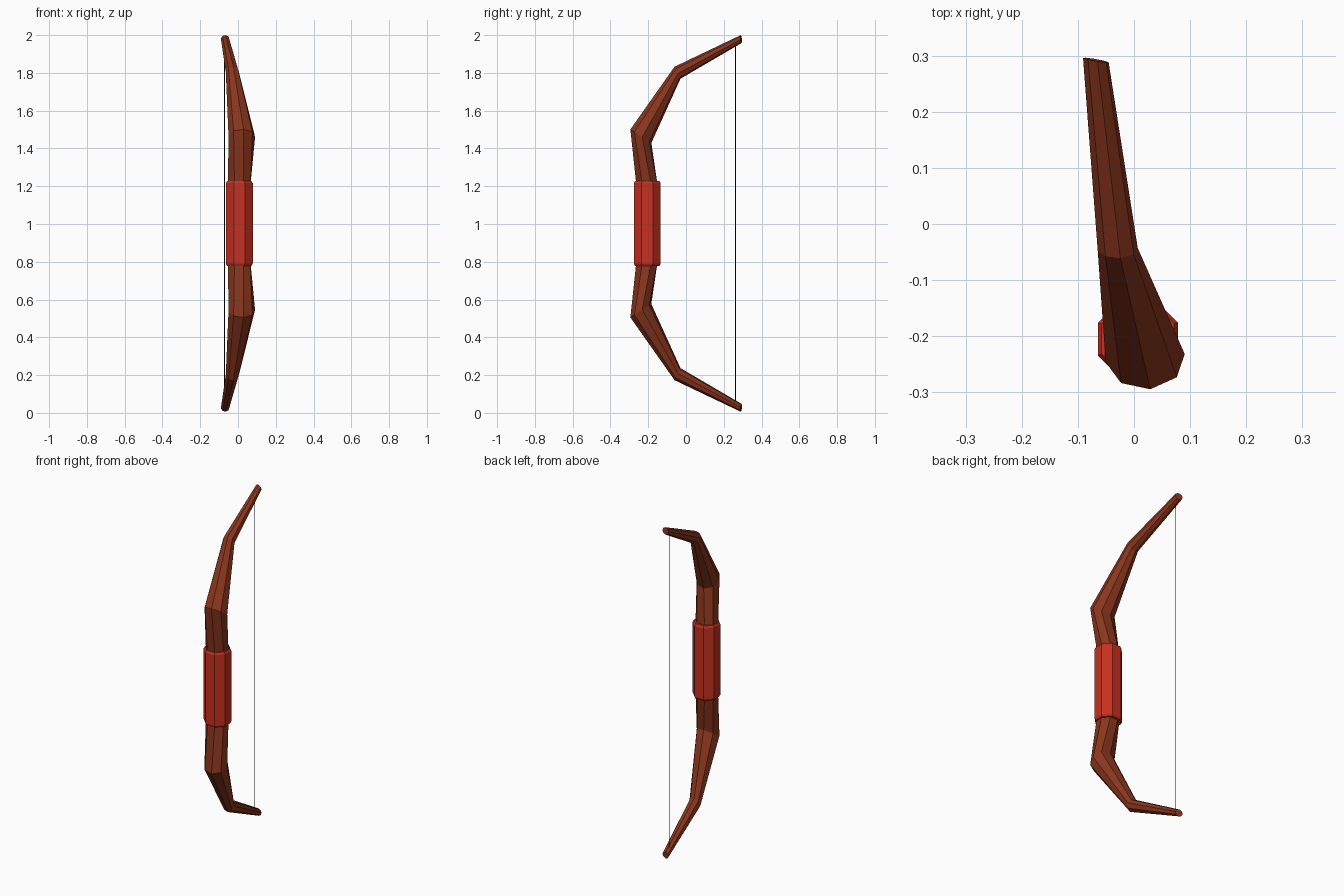
import bpy, bmesh
from math import cos, sin, pi, radians
from mathutils import Vector

if "Cube" in bpy.data.objects:
    bpy.data.objects.remove(bpy.data.objects["Cube"])

SIDES = 8
MID = 1.003  # height of the mirror plane between upper and lower limb


def material(name, rgb):
    m = bpy.data.materials.new(name)
    m.diffuse_color = (*rgb, 1)
    m.use_nodes = True
    m.node_tree.nodes["Principled BSDF"].inputs["Base Color"].default_value = m.diffuse_color
    return m


def ring(centre, u, v, roll=0):
    """Octagon around centre, spanned by half-axes u and v."""
    c, u, v = Vector(centre), Vector(u), Vector(v)
    pts = []
    for i in range(SIDES):
        a = 2 * pi * (i + 0.5) / SIDES + radians(roll)
        pts.append(c + u * cos(a) + v * sin(a))
    return pts


def loft(name, rings, mat):
    """Skin a row of rings with quads and cap both ends."""
    bm = bmesh.new()
    loops = [[bm.verts.new(p) for p in r] for r in rings]
    n = len(loops[0])
    for a, b in zip(loops, loops[1:]):
        for i in range(n):
            j = (i + 1) % n
            bm.faces.new((a[i], a[j], b[j], b[i]))
    bm.faces.new(loops[0])
    bm.faces.new(loops[-1])
    bmesh.ops.recalc_face_normals(bm, faces=bm.faces)
    me = bpy.data.meshes.new(name)
    bm.to_mesh(me)
    bm.free()
    me.materials.append(mat)
    ob = bpy.data.objects.new(name, me)
    bpy.context.collection.objects.link(ob)
    return ob


def mirrored(r):
    return [Vector((p.x, p.y, 2 * MID - p.z)) for p in r]


wood = material("wood", (0.25, 0.036, 0.012))
red = material("red_wrap", (0.58, 0.03, 0.014))
black = material("string", (0.01, 0.01, 0.01))

# Bow stave: upper half from tip to grip, then mirrored downwards
upper = [
    ring((-0.068, 0.292, 1.979), (0.023, -0.004, 0), (0, -0.002, 0.021), 15),
    ring((-0.029, -0.045, 1.801), (0.036, 0, 0), (0, -0.016, 0.032), 15),
    ring((0.020, -0.239, 1.465), (0.071, 0, 0), (0, -0.056, 0.036), 15),
    ring((0.006, -0.206, 1.200), (0.064, 0, 0), (0, -0.061, 0)),
]
loft("bow_stave", upper + [mirrored(r) for r in reversed(upper)], wood)

# Grip wrap with slightly chamfered ends
grip = [ring((0.007, -0.205, z), (r, 0, 0), (0, -r, 0))
        for z, r in ((1.228, 0.070), (1.216, 0.077))]
loft("grip_wrap", grip + [mirrored(r) for r in reversed(grip)], red)

# Bow string
end = ring((-0.071, 0.262, 1.965), (0.002, 0, 0), (0, -0.002, 0))
loft("bow_string", [end, mirrored(end)], black)
